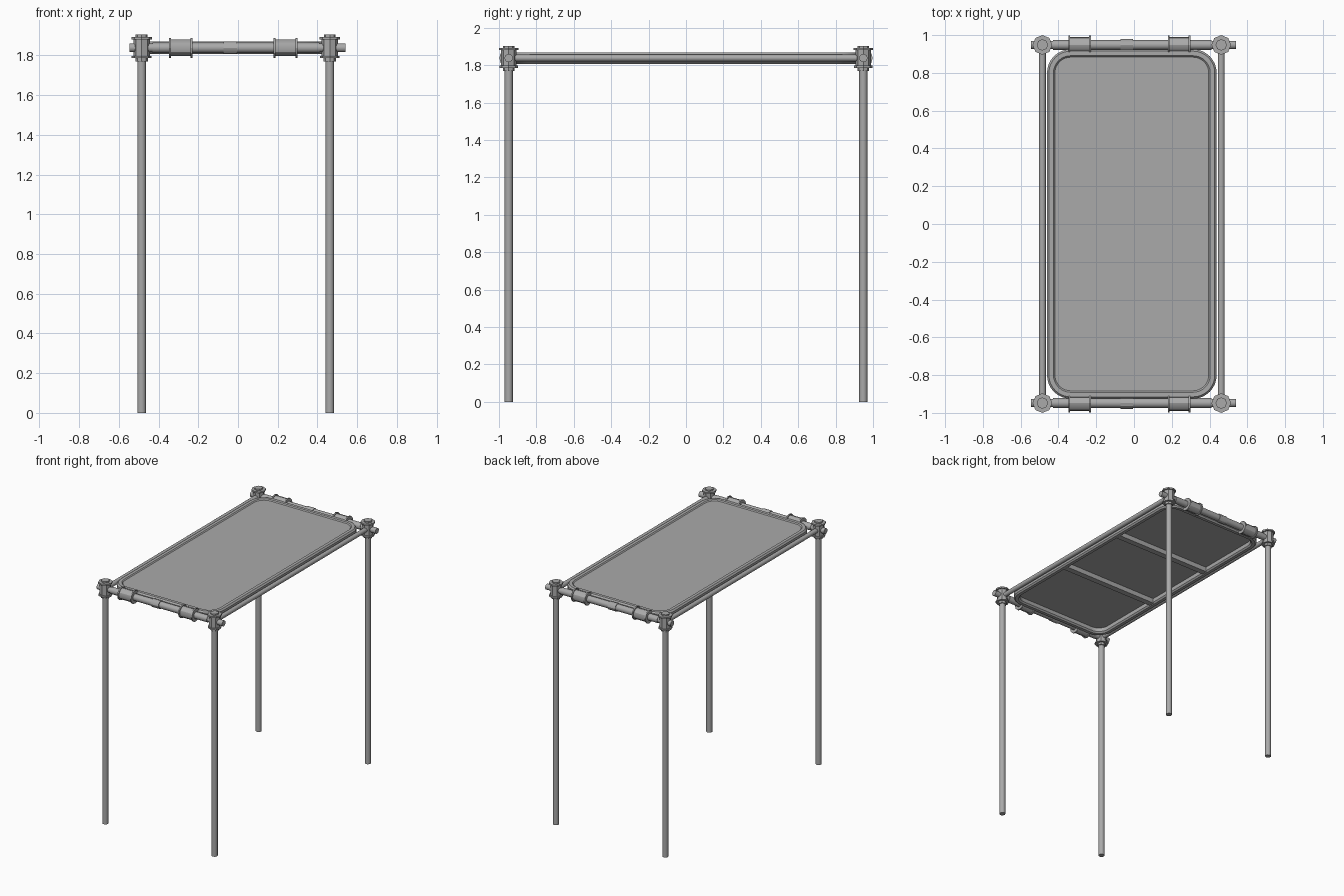
import bpy, bmesh, math
from mathutils import Vector

cube = bpy.data.objects.get("Cube")
if cube:
    bpy.data.objects.remove(cube, do_unlink=True)

metal = bpy.data.materials.new("grey_metal")
metal.use_nodes = True
metal.diffuse_color = (0.4, 0.4, 0.4, 1)
metal.node_tree.nodes["Principled BSDF"].inputs["Base Color"].default_value = (0.4, 0.4, 0.4, 1)

X0, X1, Y, Z = -0.485, 0.462, 0.948, 1.838   # post positions and rail height
MID = (X0 + X1) / 2


def finish(name, bm):
    bmesh.ops.recalc_face_normals(bm, faces=bm.faces)
    mesh = bpy.data.meshes.new(name)
    bm.to_mesh(mesh)
    bm.free()
    ob = bpy.data.objects.new(name, mesh)
    ob.data.materials.append(metal)
    bpy.context.collection.objects.link(ob)
    bpy.ops.object.select_all(action='DESELECT')
    bpy.context.view_layer.objects.active = ob
    ob.select_set(True)
    bpy.ops.object.shade_smooth_by_angle(angle=math.radians(30))
    return ob


def turned(name, origin, axis, profile, sides):
    """Solid of revolution: profile holds (distance along axis, radius) pairs."""
    bm = bmesh.new()
    rot = Vector((0, 0, 1)).rotation_difference(Vector(axis))
    rings = []
    for d, r in profile:
        ring = []
        for i in range(sides):
            a = math.tau * i / sides
            p = Vector((r * math.cos(a), r * math.sin(a), d))
            ring.append(bm.verts.new(Vector(origin) + rot @ p))
        rings.append(ring)
    for a, b in zip(rings, rings[1:]):
        for i in range(sides):
            j = (i + 1) % sides
            bm.faces.new((a[i], a[j], b[j], b[i]))
    bm.faces.new(rings[0][::-1])
    bm.faces.new(rings[-1])
    return finish(name, bm)


def rounded(hx, hy, r, z, steps=8):
    """Rounded rectangle outline."""
    pts = []
    for k, (sx, sy) in enumerate(((1, 1), (-1, 1), (-1, -1), (1, -1))):
        for i in range(steps + 1):
            a = math.pi / 2 * (k + i / steps)
            pts.append((MID + sx * (hx - r) + r * math.cos(a),
                        sy * (hy - r) + r * math.sin(a), z))
    return pts


def box(name, centre, size):
    bm = bmesh.new()
    bmesh.ops.create_cube(bm, size=1)
    for v in bm.verts:
        v.co = Vector(centre) + Vector(a * b for a, b in zip(v.co, size))
    return finish(name, bm)


# Posts and corner fittings
FITTING = [(-0.07, 0.031), (-0.052, 0.031), (-0.052, 0.05), (-0.04, 0.05),
           (-0.04, 0.041), (0.043, 0.041), (0.043, 0.052), (0.055, 0.052),
           (0.055, 0.03), (0.066, 0.03)]
for sy, end in ((-1, "front"), (1, "back")):
    for x, side in ((X0, "right"), (X1, "left")):
        turned(f"{end}_{side}_post", (x, sy * Y, 0), (0, 0, 1),
               [(0, 0.022), (1.8, 0.022)], 16)
        turned(f"{end}_{side}_corner_fitting", (x, sy * Y, Z), (0, 0, 1), FITTING, 8)

    # End rail with two flanged clamps and a middle sleeve
    turned(f"{end}_rail", (0, sy * Y, Z), (1, 0, 0),
           [(-0.546, 0.022), (-0.43, 0.022), (-0.43, 0.026), (0.41, 0.026),
            (0.41, 0.022), (0.541, 0.022)], 16)
    turned(f"{end}_sleeve", (-0.038, sy * Y, Z), (1, 0, 0),
           [(-0.034, 0.031), (0.034, 0.031)], 12)
    for x, side in ((-0.288, "right"), (0.239, "left")):
        turned(f"{end}_{side}_clamp", (x, sy * Y, Z), (1, 0, 0),
               [(-0.06, 0.05), (-0.05, 0.05), (-0.05, 0.042), (0.05, 0.042),
                (0.05, 0.05), (0.06, 0.05)], 12)

# Side rails
for x, side in ((X0, "right"), (X1, "left")):
    turned(f"{side}_side_rail", (x, 0, Z), (0, 1, 0),
           [(-Y, 0.018), (Y, 0.018)], 16)

# Rounded frame swept around the table top
HX, HY, R = 0.449, 0.925, 0.125
bm = bmesh.new()
loops = []
for inset, dz in ((0, -0.02), (0, 0.02), (0.01, 0.031), (0.034, 0.031),
                  (0.044, 0.02), (0.044, -0.02), (0.034, -0.031), (0.01, -0.031)):
    pts = rounded(HX - inset, HY - inset, R - inset, Z + dz)
    loops.append([bm.verts.new(p) for p in pts])
for a, b in zip(loops, loops[1:] + loops[:1]):
    for i in range(len(a)):
        j = (i + 1) % len(a)
        bm.faces.new((a[i], a[j], b[j], b[i]))
finish("table_frame", bm)

# Table top panel
bm = bmesh.new()
face = bm.faces.new([bm.verts.new(p) for p in rounded(HX - 0.042, HY - 0.042, R - 0.042, Z + 0.01)])
ext = bmesh.ops.extrude_face_region(bm, geom=[face])
for v in ext["geom"]:
    if isinstance(v, bmesh.types.BMVert):
        v.co.z += 0.014
finish("table_panel", bm)

# Braces under the panel
for y, end in ((-0.3, "front"), (0.3, "back")):
    box(f"{end}_brace", (MID, y, Z - 0.007), (2 * HX - 0.08, 0.045, 0.04))
